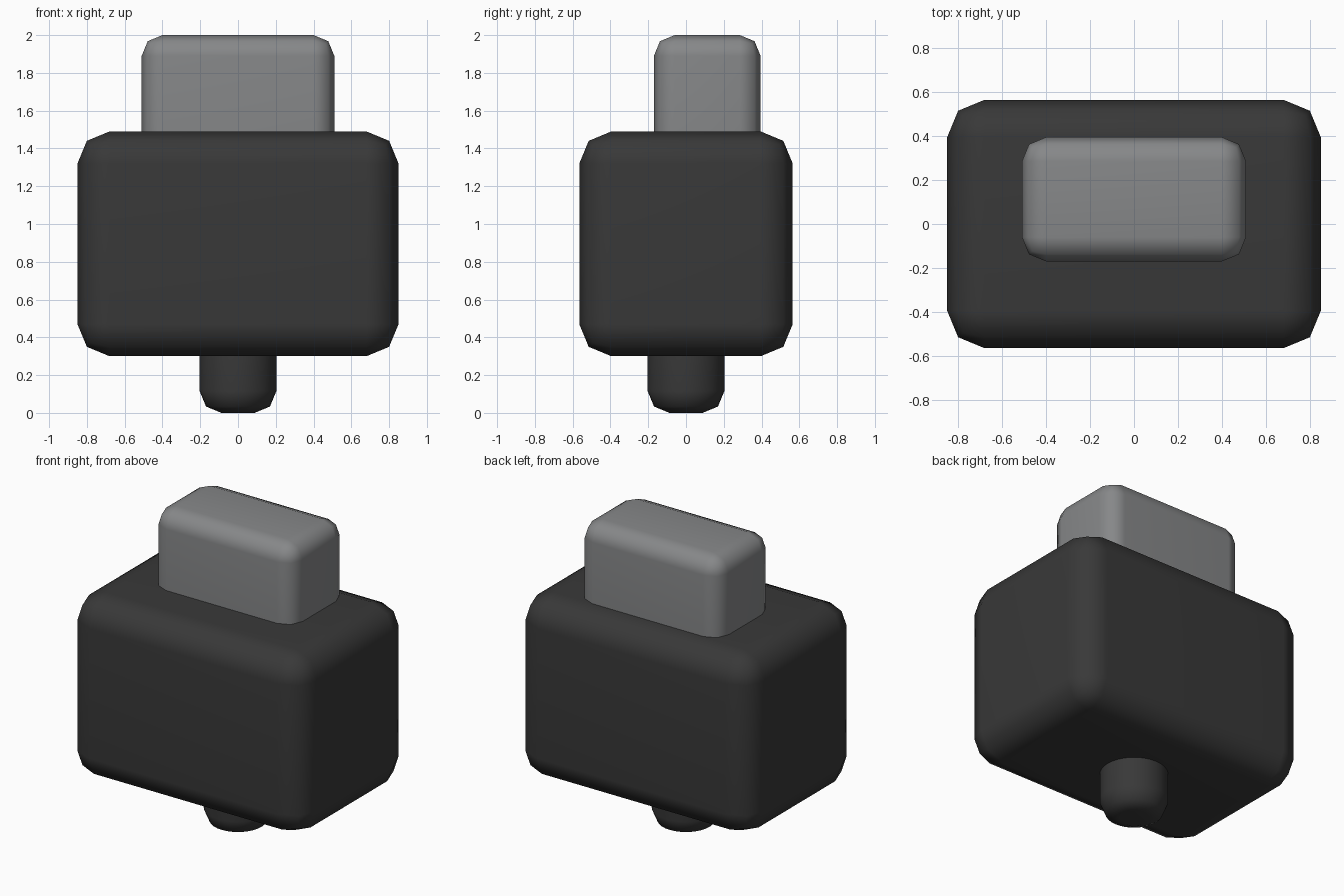
import bpy

cube = bpy.data.objects.get("Cube")
if cube:
    bpy.data.objects.remove(cube, do_unlink=True)


def make_material(name, rgb):
    mat = bpy.data.materials.new(name)
    mat.use_nodes = True
    color = (*rgb, 1.0)
    mat.diffuse_color = color
    mat.node_tree.nodes["Principled BSDF"].inputs["Base Color"].default_value = color
    return mat


def finish(obj, name, mat, bevel):
    """Round the hard edges and shade smooth with flat broad faces."""
    obj.name = name
    obj.data.name = name
    obj.data.materials.append(mat)
    bpy.ops.object.transform_apply(location=False, rotation=False, scale=True)
    bpy.ops.object.shade_smooth()
    mod = obj.modifiers.new("rounded_edges", 'BEVEL')
    mod.width = bevel
    mod.segments = 2
    mod.limit_method = 'ANGLE'
    mod.angle_limit = 1.0
    obj.modifiers.new("flat_face_normals", 'WEIGHTED_NORMAL')


def rounded_box(name, low, high, bevel, mat):
    center = [(a + b) / 2 for a, b in zip(low, high)]
    bpy.ops.mesh.primitive_cube_add(size=1, location=center)
    obj = bpy.context.object
    obj.scale = [b - a for a, b in zip(low, high)]
    finish(obj, name, mat, bevel)


charcoal = make_material("charcoal", (0.04, 0.04, 0.04))
mid_grey = make_material("mid_grey", (0.24, 0.245, 0.25))

# Main block
rounded_box("body", (-0.85, -0.565, 0.30), (0.85, 0.565, 1.49), 0.17, charcoal)

# Upper block, set towards the back and sunk into the body
rounded_box("top_block", (-0.51, -0.17, 1.2), (0.51, 0.395, 2.0), 0.11, mid_grey)

# Round peg under the body
bpy.ops.mesh.primitive_cylinder_add(vertices=32, radius=0.203, depth=0.6,
                                    location=(0, 0, 0.3))
finish(bpy.context.object, "bottom_peg", charcoal, 0.115)
